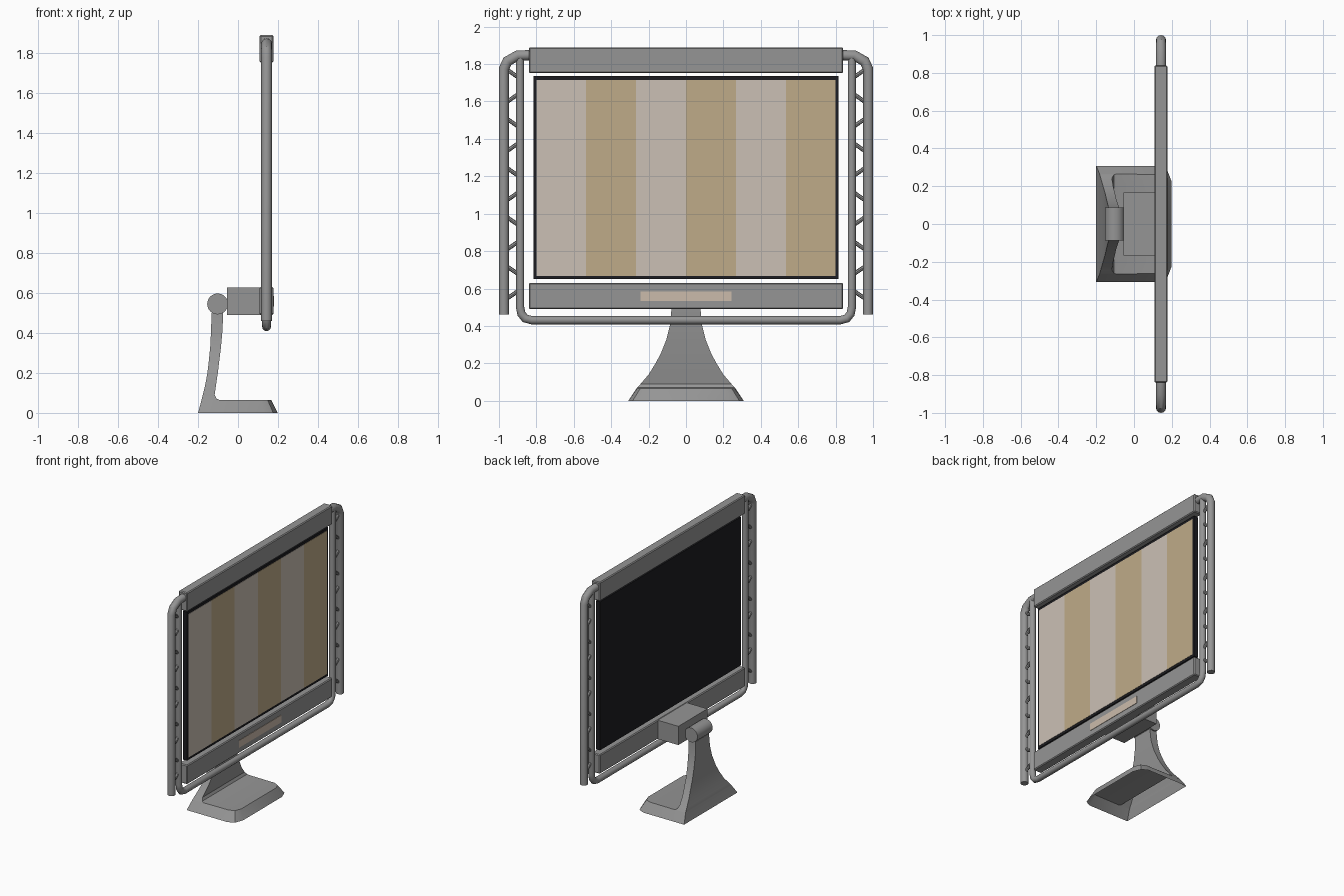
import bpy, bmesh, math
from mathutils import Vector

if "Cube" in bpy.data.objects:
    bpy.data.objects.remove(bpy.data.objects["Cube"])

XC = 0.143  # plane of the display and tubes


def material(name, col):
    m = bpy.data.materials.new(name)
    m.diffuse_color = (*col, 1)
    m.use_nodes = True
    m.node_tree.nodes["Principled BSDF"].inputs["Base Color"].default_value = m.diffuse_color
    return m


GREY = material("grey_metal", (0.30, 0.30, 0.30))
BLACK = material("black_casing", (0.012, 0.012, 0.015))
LIGHT = material("pale_beige", (0.60, 0.53, 0.46))
TAN = material("tan", (0.52, 0.41, 0.25))
LABEL = material("label_beige", (0.60, 0.50, 0.41))


def add_object(name, bm, mat, smooth=False):
    bmesh.ops.recalc_face_normals(bm, faces=bm.faces)
    me = bpy.data.meshes.new(name)
    bm.to_mesh(me)
    bm.free()
    ob = bpy.data.objects.new(name, me)
    bpy.context.collection.objects.link(ob)
    me.materials.append(mat)
    if smooth:
        bpy.ops.object.select_all(action='DESELECT')
        ob.select_set(True)
        bpy.context.view_layer.objects.active = ob
        bpy.ops.object.shade_smooth_by_angle(angle=math.radians(35))
    return ob


def box(name, lo, hi, mat, bevel=0):
    lo, hi = Vector(lo), Vector(hi)
    bm = bmesh.new()
    bmesh.ops.create_cube(bm, size=1)
    for v in bm.verts:
        v.co = (lo + hi) / 2 + v.co * (hi - lo)
    if bevel:
        bmesh.ops.bevel(bm, geom=bm.edges[:], offset=bevel, segments=1, affect='EDGES')
    return add_object(name, bm, mat)


def tube(name, pts, r, sides=12):
    """Sweep a circle along a path lying in the plane x = XC, given as (y, z)."""
    path = [Vector((XC, y, z)) for y, z in pts]
    X = Vector((1, 0, 0))
    bm, rings = bmesh.new(), []
    for i, p in enumerate(path):
        a = (p - path[i - 1]).normalized() if i else None
        b = (path[i + 1] - p).normalized() if i < len(path) - 1 else None
        t = ((a or b) + (b or a)).normalized()
        n = t.cross(X)
        stretch = 1 / max(0.5, t.dot(a or b))  # keep the thickness at mitres
        rings.append([bm.verts.new(p + r * (X * math.cos(k * math.tau / sides)
                      + n * stretch * math.sin(k * math.tau / sides))) for k in range(sides)])
    for r0, r1 in zip(rings, rings[1:]):
        for k in range(sides):
            j = (k + 1) % sides
            bm.faces.new((r0[k], r0[j], r1[j], r1[k]))
    bm.faces.new(rings[0])
    bm.faces.new(rings[-1])
    return add_object(name, bm, GREY, True)


# Display: casing, six stripes
box("display_casing", (0.125, -0.815, 0.65), (0.158, 0.815, 1.735), BLACK)
w = 1.6 / 6
for i in range(6):
    box(f"display_stripe_{i}", (0.157, -0.8 + i * w, 0.668), (0.16, -0.8 + (i + 1) * w, 1.716),
        TAN if i % 2 else LIGHT)

# Bars above and below, with a blank label plate
box("top_bar", (0.108, -0.84, 1.752), (0.177, 0.84, 1.89), GREY, 0.006)
box("bottom_bar", (0.108, -0.84, 0.49), (0.177, 0.84, 0.63), GREY, 0.006)
box("label_plate", (0.175, -0.243, 0.532), (0.18, 0.243, 0.585), LABEL)

# Outer tubes and zigzag struts on both sides
for s, side in ((-1, "left"), (1, "right")):
    tube(f"outer_tube_{side}", [(s * y, z) for y, z in
         ((0.973, 0.46), (0.973, 1.775), (0.955, 1.815), (0.9, 1.846), (0.82, 1.848))], 0.027)
    for i in range(10):
        z = 1.75 - 0.1315 * i
        d = 0.026 if i % 2 == 0 else -0.026
        tube(f"strut_{side}_{i}", [(s * 0.965, z + d), (s * 0.89, z - d)], 0.011, 8)

# Inner tube, one U-shaped run under the display
half = [(0.887, 1.84), (0.887, 0.5), (0.88, 0.465), (0.86, 0.44), (0.825, 0.431)]
tube("inner_tube", half + [(-y, z) for y, z in reversed(half)], 0.022)

# Mount block and hinge
box("mount_block", (-0.056, -0.168, 0.49), (0.115, 0.168, 0.627), GREY)
bm = bmesh.new()
bmesh.ops.create_cone(bm, cap_ends=True, segments=32, radius1=0.052, radius2=0.052, depth=0.175)
for v in bm.verts:
    v.co = Vector((v.co.x - 0.102, v.co.z, v.co.y + 0.545))
add_object("hinge", bm, GREY, True)

# Stand: hollow foot flowing into a curved neck, lofted from half rings (x, y)
rings = [(0.0, [(-0.2, 0.308), (0.13, 0.308), (0.176, 0.285), (0.199, 0.225)]),
         (0.065, [(-0.182, 0.265), (0.11, 0.262), (0.148, 0.245), (0.166, 0.2)])]
neck = [(0.065, -0.182, -0.092, 0.265), (0.071, -0.181, -0.107, 0.26),
        (0.09, -0.176, -0.117, 0.243), (0.14, -0.164, -0.110, 0.2),
        (0.2, -0.153, -0.101, 0.163), (0.25, -0.147, -0.095, 0.136),
        (0.33, -0.139, -0.085, 0.104), (0.41, -0.135, -0.078, 0.084),
        (0.5, -0.132, -0.074, 0.077)]
rings += [(z, [(xb, y), (xf, y), (xf, y * 0.8), (xf, y * 0.6)]) for z, xb, xf, y in neck]
bm, loops = bmesh.new(), []
for z, pts in rings:
    full = pts + [(x, -y) for x, y in reversed(pts)]
    loops.append([bm.verts.new((x, y, z)) for x, y in full])
for a, b in zip(loops, loops[1:]):
    for k in range(8):
        j = (k + 1) % 8
        bm.faces.new((a[k], a[j], b[j], b[k]))
bm.faces.new(loops[-1])
bmesh.ops.remove_doubles(bm, verts=bm.verts[:], dist=0.0005)
add_object("stand", bm, GREY, True)
